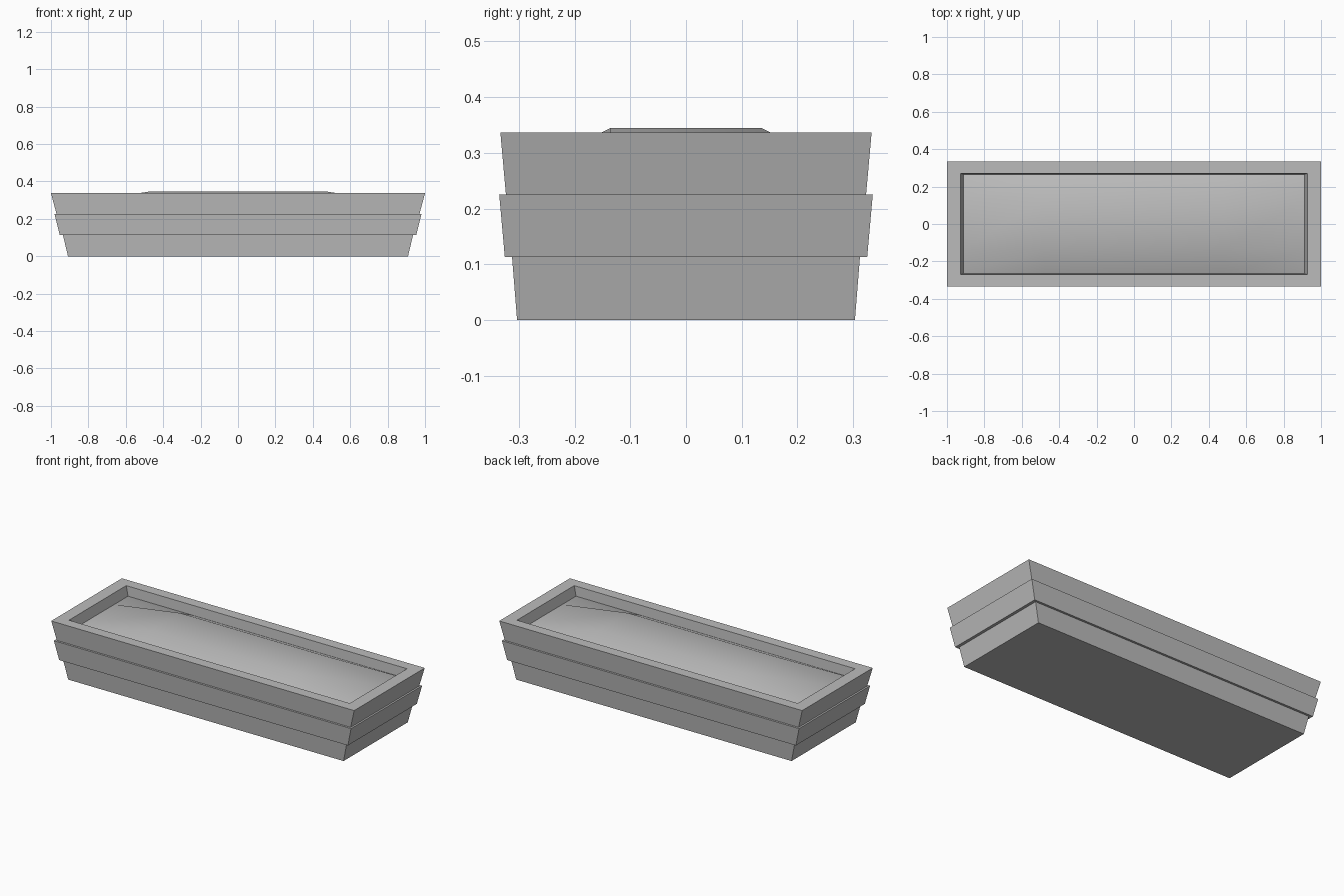
import bpy
import bmesh

cube = bpy.data.objects.get("Cube")
if cube:
    bpy.data.objects.remove(cube, do_unlink=True)

stone = bpy.data.materials.new("grey_stone")
stone.use_nodes = True
grey = (0.5, 0.5, 0.5, 1)
stone.diffuse_color = grey
stone.node_tree.nodes["Principled BSDF"].inputs["Base Color"].default_value = grey


def finish(name, bm):
    bmesh.ops.recalc_face_normals(bm, faces=bm.faces)
    mesh = bpy.data.meshes.new(name)
    bm.to_mesh(mesh)
    bm.free()
    mesh.materials.append(stone)
    obj = bpy.data.objects.new(name, mesh)
    bpy.context.collection.objects.link(obj)
    return obj


def rectangular_loft(name, sections):
    """Closed loft through rectangles given as (half width, half depth, height)."""
    bm = bmesh.new()
    rings = [[bm.verts.new((sx * w, sy * d, z))
              for sx, sy in ((-1, -1), (1, -1), (1, 1), (-1, 1))]
             for w, d, z in sections]
    for low, high in zip(rings, rings[1:]):
        for i in range(4):
            j = (i + 1) % 4
            bm.faces.new((low[i], low[j], high[j], high[i]))
    bm.faces.new(rings[0])
    bm.faces.new(rings[-1])
    return finish(name, bm)


# Trough: three flared tiers, flat rim and sloping inner walls
rectangular_loft("planter_trough", [
    (0.909, 0.303, 0), (0.936, 0.312, 0.113),
    (0.953, 0.325, 0.113), (0.981, 0.335, 0.225),
    (0.97, 0.323, 0.225), (1, 0.333, 0.337),
    (0.927, 0.27, 0.337), (0.909, 0.264, 0.27),
])

# Soil: a three by three sheet with its centre raised into a soft mound
bm = bmesh.new()
grid = [[bm.verts.new((x, y, 0.345 if abs(x) < 0.5 and abs(y) < 0.2 else 0.28))
         for x in (-0.912, -0.48, 0.48, 0.912)]
        for y in (-0.265, -0.135, 0.135, 0.265)]
for r in range(3):
    for c in range(3):
        face = bm.faces.new((grid[r][c], grid[r][c + 1],
                             grid[r + 1][c + 1], grid[r + 1][c]))
        face.smooth = True
soil = finish("soil_mound", bm)
if soil.data.polygons[4].normal.z < 0:
    soil.data.flip_normals()
